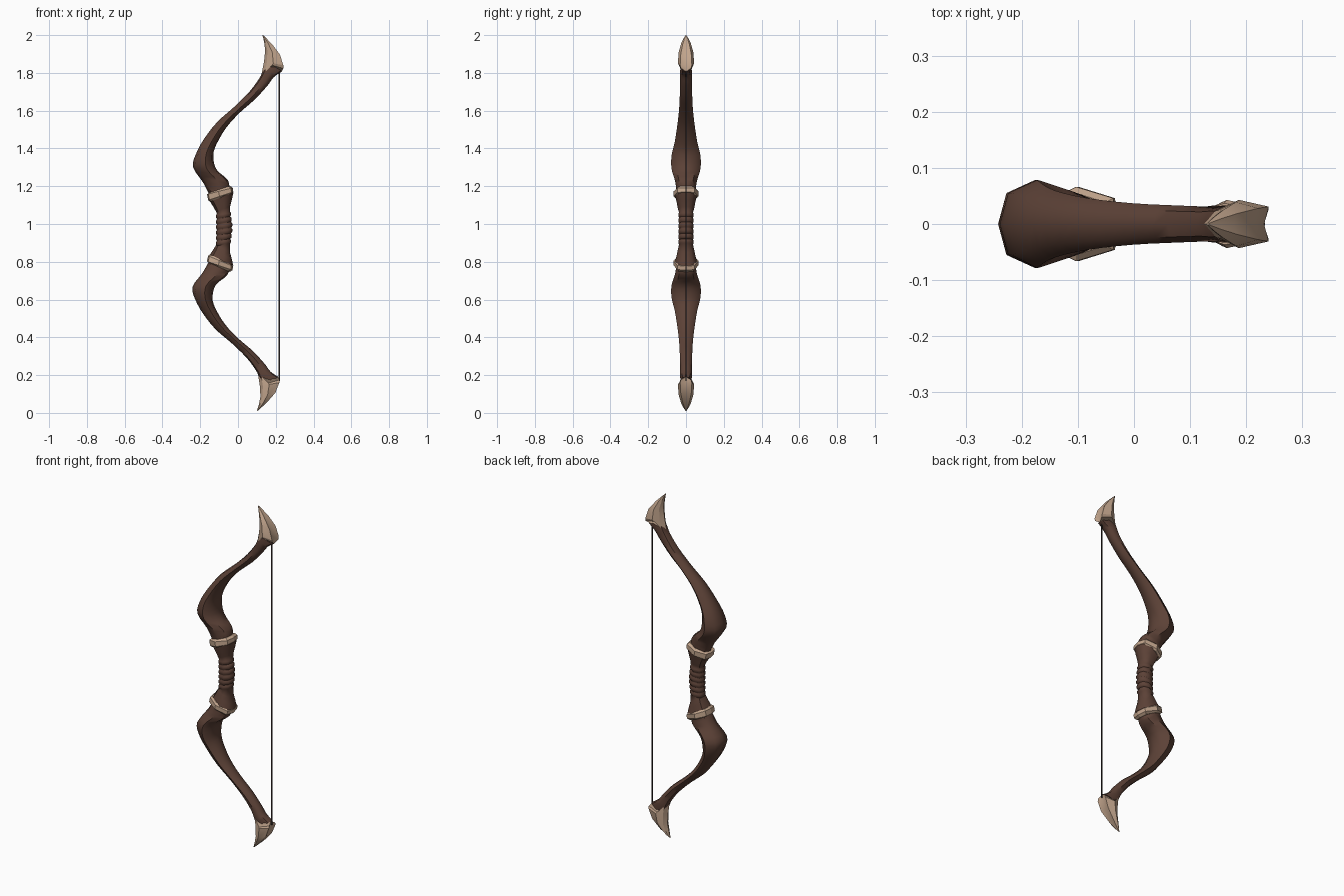
import bpy, bmesh, math
from mathutils import Vector

cube = bpy.data.objects.get("Cube")
if cube:
    bpy.data.objects.remove(cube, do_unlink=True)


def material(name, rgb):
    m = bpy.data.materials.new(name)
    m.use_nodes = True
    m.diffuse_color = (*rgb, 1)
    bsdf = m.node_tree.nodes["Principled BSDF"]
    bsdf.inputs["Base Color"].default_value = (*rgb, 1)
    bsdf.inputs["Roughness"].default_value = 0.8
    return m


wood = material("brown wood", (0.108, 0.054, 0.038))
bone = material("pale bone", (0.54, 0.375, 0.265))
cord = material("dark cord", (0.03, 0.022, 0.019))

# Cross-sections: fraction from outer to inner edge, fraction of half width
LIMB = [(0, 0), (0.13, 0.7), (0.58, 1), (0.92, 0.65), (1, 0)]
HORN = [(0, 0), (0.15, 0.6), (0.48, 1), (1, 0.72), (0.92, 0)]
BAND = [(0, 0), (0.05, 0.6), (0.45, 1), (0.93, 0.7), (1, 0)]


def lower(s, drop=0):
    """Carry an upper section to the slightly different lower half."""
    def flip(x, z):
        d = z - 1
        return x - 0.03 * d * d, 1 - (0.05 + 0.94 * d)
    ix, iz = flip(s[2], s[3])
    return (*flip(s[0], s[1]), ix, iz - drop, s[4])


def smooth_path(sections, steps):
    """Catmull-Rom interpolation between sections."""
    pts = [Vector(s) for s in sections]
    pts = [pts[0]] + pts + [pts[-1]]
    out = []
    for a, b, c, d in zip(pts, pts[1:], pts[2:], pts[3:]):
        for i in range(steps):
            t = i / steps
            out.append(0.5 * (2 * b + (c - a) * t + (2 * a - 5 * b + 4 * c - d) * t * t
                              + (3 * b - a - 3 * c + d) * t ** 3))
    return out + [pts[-1]]


def loft(name, sections, profile, mat, smooth=None, notch=0):
    """Skin sections (outer x, z, inner x, z, half width)."""
    loop = profile + [(f, -w) for f, w in profile[-2:0:-1]]
    bm = bmesh.new()
    rings = []
    for i, (ox, oz, ix, iz, half) in enumerate(sections):
        lift = notch if i == 0 else 0
        rings.append([bm.verts.new((ox + (ix - ox) * f, half * w,
                                    oz + (iz - oz) * f + lift * abs(w) ** 3))
                      for f, w in loop])
    n = len(loop)
    for a, b in zip(rings, rings[1:]):
        for j in range(n):
            k = (j + 1) % n
            bm.faces.new((a[j], a[k], b[k], b[j]))
    bm.faces.new(rings[0])
    bm.faces.new(rings[-1])
    bmesh.ops.remove_doubles(bm, verts=bm.verts, dist=0.0005)
    bmesh.ops.recalc_face_normals(bm, faces=bm.faces)
    mesh = bpy.data.meshes.new(name)
    bm.to_mesh(mesh)
    bm.free()
    mesh.materials.append(mat)
    obj = bpy.data.objects.new(name, mesh)
    bpy.context.collection.objects.link(obj)
    if smooth:
        bpy.ops.object.select_all(action="DESELECT")
        obj.select_set(True)
        bpy.context.view_layer.objects.active = obj
        bpy.ops.object.shade_smooth_by_angle(angle=math.radians(smooth))


limb = [(-0.145, 1.14, -0.045, 1.19, 0.05),
        (-0.185, 1.22, -0.055, 1.235, 0.058),
        (-0.238, 1.3, -0.115, 1.29, 0.077),
        (-0.223, 1.37, -0.131, 1.36, 0.076),
        (-0.18, 1.45, -0.115, 1.42, 0.06),
        (-0.11, 1.54, -0.062, 1.51, 0.046),
        (-0.02, 1.62, 0.01, 1.59, 0.037),
        (0.06, 1.7, 0.09, 1.66, 0.033),
        (0.112, 1.77, 0.158, 1.735, 0.031),
        (0.131, 1.81, 0.19, 1.778, 0.033),
        (0.15, 1.86, 0.234, 1.808, 0.028)]

horn = [(0.124, 1.79, 0.24, 1.808, 0.037),
        (0.138, 1.86, 0.24, 1.84, 0.043),
        (0.144, 1.92, 0.222, 1.897, 0.039),
        (0.138, 1.965, 0.182, 1.95, 0.025),
        (0.133, 1.987, 0.155, 1.978, 0.013),
        (0.129, 2, 0.134, 1.999, 0.002)]

band = [(-0.148, 1.118, -0.036, 1.16, 0.056),
        (-0.158, 1.126, -0.025, 1.17, 0.066),
        (-0.164, 1.157, -0.028, 1.192, 0.066),
        (-0.154, 1.164, -0.042, 1.202, 0.055)]

# Matching parts of the two halves; the lower band is a little more tilted
TILT = 0.014
for side, fit, sign in (("upper", tuple, 1), ("lower", lower, -1)):
    loft(side + "_limb", smooth_path(map(fit, limb), 3), LIMB, wood, smooth=50)
    loft(side + "_horn", [fit(s) for s in horn], HORN, bone, smooth=25,
         notch=0.042 * sign)
    loft(side + "_band", [tuple(s) if sign > 0 else lower(s, TILT) for s in band],
         BAND, bone)

# Grip: flared ends with a row of slanted, shallow wraps between
flare = [(-0.15, 1.122, -0.024, 1.168, 0.057),
         (-0.13, 1.09, -0.032, 1.13, 0.049),
         (-0.116, 1.065, -0.042, 1.092, 0.043)]
wraps = []
count = 6
for i in range(count):
    t = i / (count - 1)
    z = 1.047 - 0.144 * t
    belly = 0.008 * math.sin(math.pi * t)
    for dz, swell in ((0.013, 0), (0.006, 0.004), (-0.007, 0.004), (-0.013, 0)):
        wraps.append((-0.112 - swell, z + dz - 0.006, -0.042 + belly + swell,
                      z + dz + 0.006, 0.037 + swell))
loft("grip", flare + wraps + [lower(s, TILT) for s in flare[::-1]], LIMB, wood, smooth=50)

# String: a flat cord, broad along x
bpy.ops.mesh.primitive_cube_add(size=1, location=(0.218, 0, 0.995))
string = bpy.context.object
string.name = "string"
string.scale = (0.008, 0.003, 1.65)
string.data.materials.append(cord)
